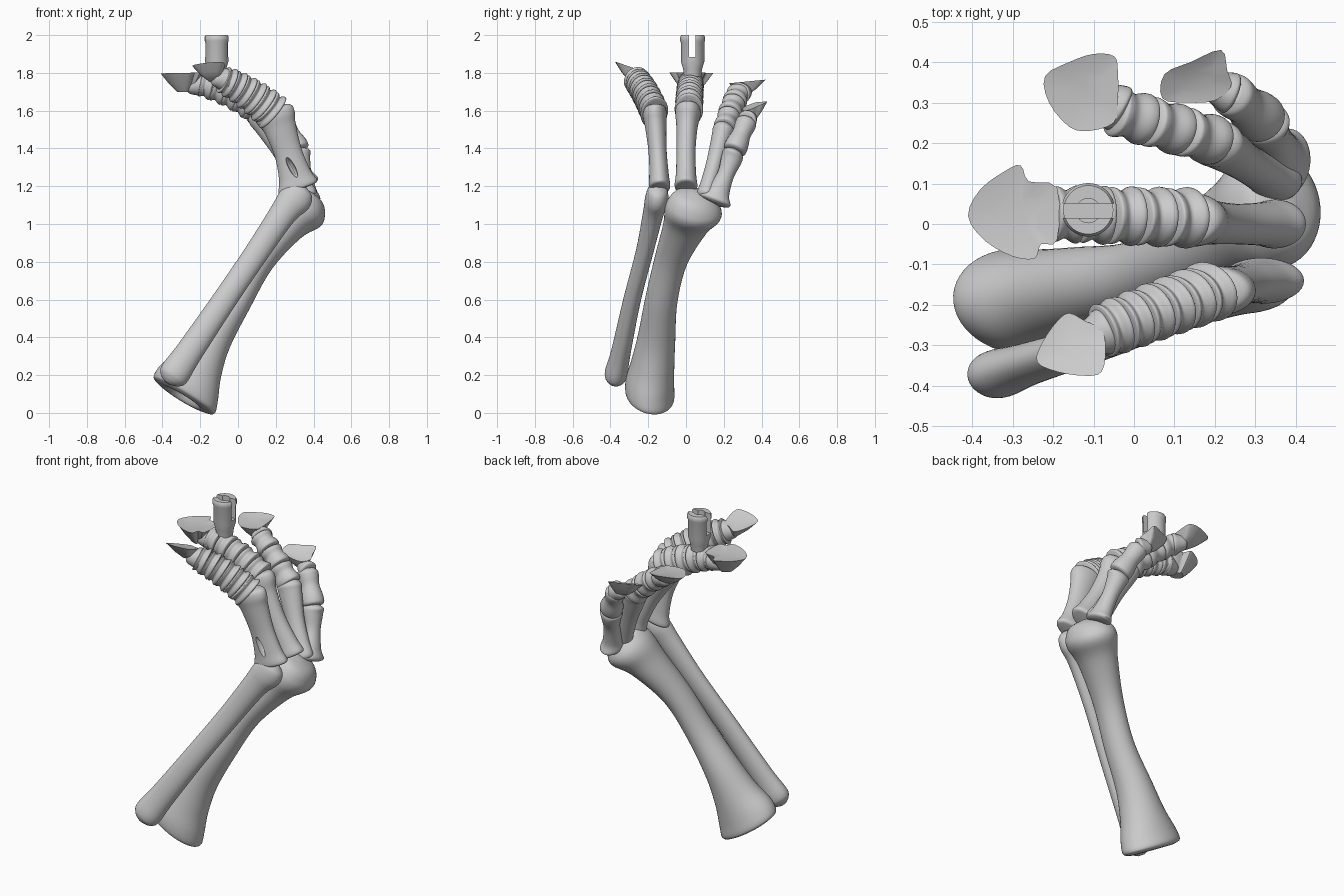
import bpy, bmesh, math
from mathutils import Vector as V


def finish(name, verts, faces, angle=42):
    me = bpy.data.meshes.new(name)
    me.from_pydata(verts, [], faces)
    bm = bmesh.new()
    bm.from_mesh(me)
    bmesh.ops.recalc_face_normals(bm, faces=bm.faces)
    bm.to_mesh(me)
    bm.free()
    ob = bpy.data.objects.new(name, me)
    bpy.context.collection.objects.link(ob)
    bpy.ops.object.select_all(action='DESELECT')
    ob.select_set(True)
    bpy.context.view_layer.objects.active = ob
    bpy.ops.object.shade_smooth_by_angle(angle=math.radians(angle))
    return ob


def skin(name, rings):
    n = len(rings[0])
    verts = [p for r in rings for p in r]
    faces = [(i * n + j, i * n + (j + 1) % n, (i + 1) * n + (j + 1) % n, (i + 1) * n + j)
             for i in range(len(rings) - 1) for j in range(n)]
    faces += [tuple(range(n)), tuple(range(len(verts) - n, len(verts)))]
    return finish(name, verts, faces)


def catmull(pts, k=5, closed=False):
    out, m = [], len(pts)
    for i in range(m if closed else m - 1):
        a, b, c, d = (pts[q % m] if closed else pts[min(max(q, 0), m - 1)]
                      for q in (i - 1, i, i + 1, i + 2))
        for s in range(k):
            t = s / k
            out.append([.5 * (2 * q + (r - p) * t + (2 * p - 5 * q + 4 * r - w) * t * t
                              + (3 * q - p - 3 * r + w) * t ** 3)
                        for p, q, r, w in zip(a, b, c, d)])
    return out if closed else out + [list(pts[-1])]


def bone(name, stations, n=36):
    """stations: x, y, z, half depth, half width"""
    t = (V(stations[-1][:3]) - V(stations[0][:3])).normalized()
    u = V((0, 1, 0)).cross(t).normalized()
    v = t.cross(u)
    rings = []
    for x, y, z, a, b in catmull(stations):
        rings.append([V((x, y, z)) + u * a * math.cos(2 * math.pi * j / n)
                      + v * b * math.sin(2 * math.pi * j / n) for j in range(n)])
    return skin(name, rings)


PHALANX = [(0, .75), (.06, .98), (.25, 1), (.55, .85), (.8, .96), (.94, .95), (1.03, .65)]


def chain(name, p0, p1, count, s0, s1, bulge=0.0):
    """Row of short flared finger bones from p0 to p1, arched upward by bulge"""
    for i in range(count):
        st = []
        for f, k in PHALANX:
            g = (i + f) / count
            p = V(p0).lerp(V(p1), g)
            p.z += bulge * 4 * g * (1 - g)
            st.append((*p, k * (s0[0] + (s1[0] - s0[0]) * g), k * (s0[1] + (s1[1] - s0[1]) * g)))
        bone(f"{name}_{i + 1}", st, 28)


def claw(name, rim, z, slope, base, root, size):
    """Spade claw: tilted rim above a narrower keel, with a rounded root joining the toe"""
    cx = sum(p[0] for p in rim) / len(rim)
    cy = sum(p[1] for p in rim) / len(rim)
    top = [V((x, y, z + slope[0] * (x - cx) + slope[1] * (y - cy)))
           for x, y in catmull(rim, 3, True)]
    b = V(base)
    mid = [p.lerp(b, .35) - V((0, 0, .012)) for p in top]
    low = [p.lerp(b, .68) - V((0, 0, .012)) for p in top]
    dish = [p.lerp(V((cx, cy, z)), .5) - V((0, 0, .008)) for p in top]
    skin(name, [dish, top, mid, low])
    r, c = V(root), V((cx, cy, z * .4 + base[2] * .6))
    bone(name + "_root", [(*r.lerp(c, f), size[0] * k, size[1] * k)
                          for f, k in ((0, .8), (.1, 1), (.4, .85), (.75, .6), (.85, .3))], 28)


def cut(ob, cutter):
    m = ob.modifiers.new("cut", 'BOOLEAN')
    m.operation, m.solver, m.object = 'DIFFERENCE', 'EXACT', cutter
    cutter.hide_render = True
    cutter.hide_set(True)


# Lower leg bones
bone("large_shin_bone", [
    (-.27, -.188, .11, .06, .05), (-.295, -.196, .082, .11, .08), (-.293, -.194, .085, .165, .115),
    (-.283, -.192, .1, .19, .132), (-.258, -.19, .16, .178, .13), (-.205, -.175, .26, .135, .115),
    (-.13, -.155, .4, .102, .1), (-.003, -.13, .6, .08, .086), (.115, -.08, .805, .078, .088),
    (.25, -.005, .98, .1, .118), (.325, .035, 1.055, .13, .15), (.357, .045, 1.105, .12, .14),
    (.377, .045, 1.15, .085, .095), (.38, .05, 1.17, .02, .02)], 48)
bone("slim_shin_bone", [
    (-.375, -.385, .16, .02, .015), (-.36, -.378, .175, .06, .045), (-.335, -.37, .21, .08, .06),
    (-.26, -.345, .32, .072, .052), (-.07, -.285, .6, .064, .046), (.1, -.22, .85, .064, .046),
    (.235, -.175, 1.05, .072, .054), (.3, -.155, 1.13, .088, .062), (.335, -.148, 1.18, .07, .05),
    (.345, -.145, 1.2, .03, .02)])

# Foot bones
foot_a = bone("foot_bone_outer", [
    (.325, -.14, 1.185, .07, .035), (.318, -.14, 1.195, .108, .056), (.3, -.143, 1.26, .087, .052),
    (.265, -.15, 1.38, .074, .048), (.222, -.16, 1.51, .087, .056), (.2, -.165, 1.565, .105, .062),
    (.185, -.165, 1.6, .1, .06), (.175, -.165, 1.615, .06, .045)])
bone("foot_bone_middle", [
    (.355, 0, 1.19, .05, .04), (.35, 0, 1.2, .085, .06), (.32, 0, 1.26, .07, .054),
    (.25, 0, 1.38, .062, .05), (.175, .005, 1.51, .078, .056), (.145, .01, 1.575, .095, .066),
    (.13, .01, 1.61, .085, .064), (.12, .01, 1.62, .06, .05)])
bone("foot_bone_inner", [
    (.365, .1, 1.13, .04, .03), (.355, .105, 1.15, .065, .05), (.32, .125, 1.22, .058, .046),
    (.27, .155, 1.33, .055, .046), (.215, .19, 1.46, .07, .055), (.2, .2, 1.5, .07, .058),
    (.19, .2, 1.53, .04, .03)])
bone("foot_bone_small", [
    (.38, .145, 1.11, .04, .05), (.375, .15, 1.125, .062, .09), (.365, .17, 1.17, .052, .062),
    (.345, .21, 1.26, .045, .045), (.327, .24, 1.34, .056, .056), (.32, .25, 1.375, .064, .054),
    (.315, .255, 1.395, .03, .03)])

# Slot through the outer foot bone
bpy.ops.mesh.primitive_uv_sphere_add(segments=20, ring_count=12, location=(.285, -.2, 1.3),
                                     rotation=(0, math.radians(-28), 0))
slot = bpy.context.object
slot.name = "slot_cutter"
slot.scale = (.017, .04, .06)
cut(foot_a, slot)

# Toes
chain("toe_outer", (.19, -.165, 1.585), (-.08, -.265, 1.765), 6, (.105, .075), (.076, .07), .015)
chain("toe_middle", (.14, .015, 1.6), (-.2, .025, 1.745), 5, (.1, .075), (.07, .07), .02)
chain("toe_inner", (.2, .205, 1.5), (-.05, .28, 1.695), 3, (.075, .062), (.06, .065), .015)
chain("toe_small", (.32, .255, 1.385), (.235, .325, 1.55), 1, (.066, .062), (.056, .056))

# Claws
claw("claw_outer", [(-.07, -.31), (-.08, -.365), (-.12, -.375), (-.19, -.365), (-.24, -.34),
                    (-.225, -.29), (-.19, -.24), (-.16, -.22), (-.12, -.24), (-.08, -.26)],
     1.83, (.05, -.35), (-.12, -.28, 1.74), (-.06, -.26, 1.76), (.062, .06))
claw("claw_middle", [(-.19, -.04), (-.23, -.05), (-.245, -.085), (-.3, -.08), (-.37, -.04),
                     (-.41, .02), (-.38, .085), (-.32, .13), (-.28, .145), (-.26, .105), (-.19, .09)],
     1.8, (.02, 0), (-.28, .025, 1.67), (-.18, .025, 1.74), (.062, .065))
claw("claw_inner", [(-.04, .3), (-.04, .38), (-.05, .415), (-.1, .42), (-.16, .4), (-.22, .365),
                    (-.21, .3), (-.16, .24), (-.11, .23), (-.05, .25)],
     1.755, (0, .1), (-.09, .295, 1.67), (-.03, .28, 1.69), (.058, .06))
claw("claw_small", [(.24, .34), (.23, .38), (.215, .43), (.14, .4), (.075, .37), (.07, .31),
                    (.13, .3), (.2, .305)],
     1.625, (-.15, .4), (.19, .345, 1.53), (.245, .32, 1.545), (.056, .052))

# Slotted connector peg on top
rings = [[V((-.113 + r * math.cos(2 * math.pi * j / 48), .035 + r * math.sin(2 * math.pi * j / 48), z))
          for j in range(48)]
         for z, r in ((1.78, .045), (1.82, .05), (1.86, .062), (1.96, .062), (1.97, .066),
                      (1.99, .066), (2.0, .06))]
peg = skin("connector_peg", rings)
bpy.ops.mesh.primitive_cube_add(size=1, location=(-.113, .033, 1.96))
box = bpy.context.object
box.name = "peg_slot_cutter"
box.scale = (.2, .036, .15)
cut(peg, box)
bpy.ops.mesh.primitive_cylinder_add(vertices=32, radius=.03, depth=.16, location=(-.113, .033, 1.97))
hole = bpy.context.object
hole.name = "peg_hole_cutter"
cut(peg, hole)
